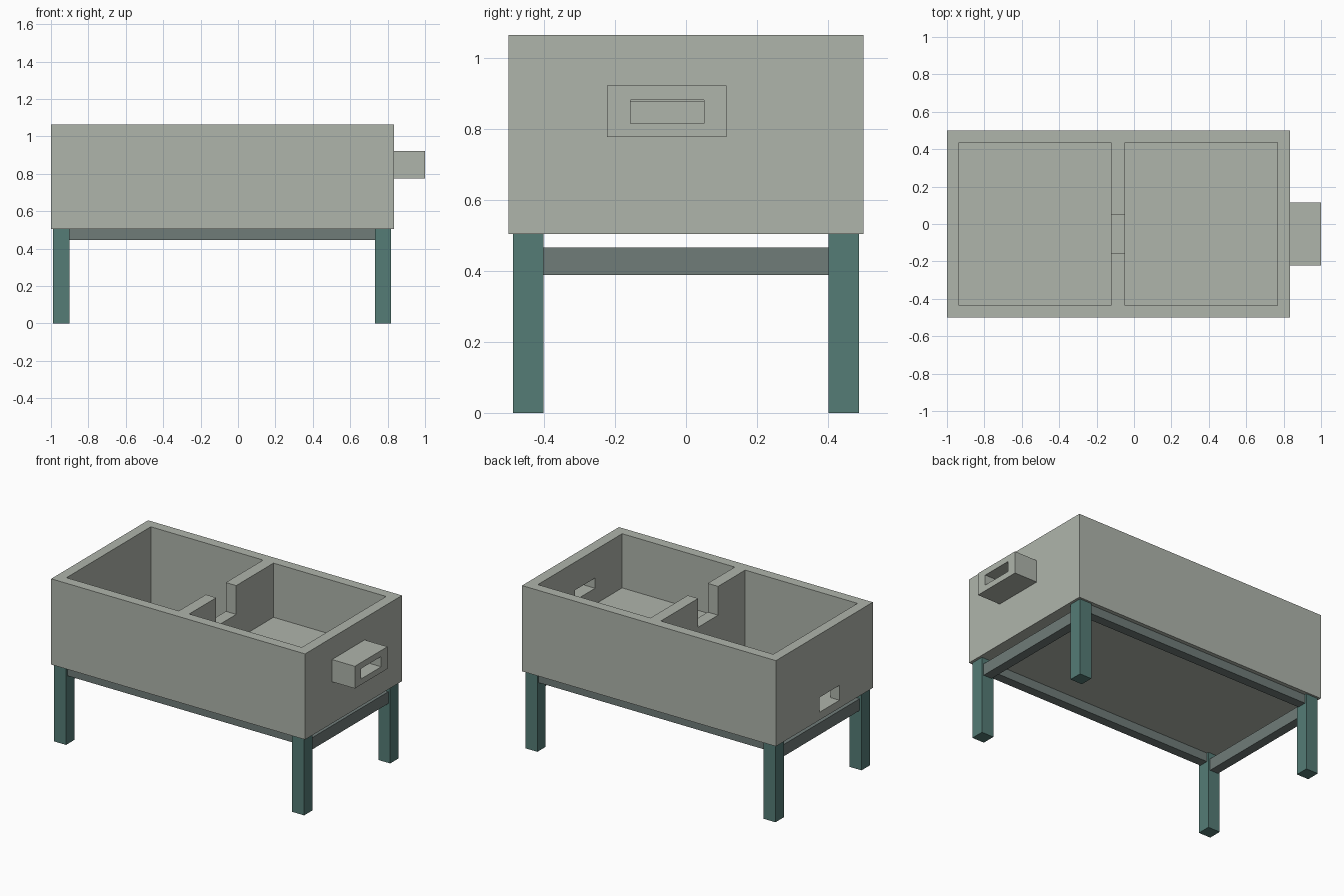
import bpy, bmesh
from mathutils import Vector

if "Cube" in bpy.data.objects:
    bpy.data.objects.remove(bpy.data.objects["Cube"])


def material(name, rgb):
    m = bpy.data.materials.new(name)
    m.diffuse_color = (*rgb, 1)
    m.use_nodes = True
    m.node_tree.nodes["Principled BSDF"].inputs["Base Color"].default_value = m.diffuse_color
    return m


CONCRETE = material("pale_concrete", (0.43, 0.46, 0.41))
LEG_PAINT = material("teal_paint", (0.09, 0.20, 0.18))
RAIL_PAINT = material("grey_paint", (0.16, 0.20, 0.19))


def box(name, x, y, z, mat=None):
    """Box from (min, max) ranges on each axis."""
    bm = bmesh.new()
    bmesh.ops.create_cube(bm, size=1)
    ranges = (x, y, z)
    size = Vector([hi - lo for lo, hi in ranges])
    mid = Vector([(hi + lo) / 2 for lo, hi in ranges])
    bmesh.ops.scale(bm, vec=size, verts=bm.verts)
    bmesh.ops.translate(bm, vec=mid, verts=bm.verts)
    mesh = bpy.data.meshes.new(name)
    bm.to_mesh(mesh)
    bm.free()
    ob = bpy.data.objects.new(name, mesh)
    bpy.context.collection.objects.link(ob)
    if mat:
        mesh.materials.append(mat)
    return ob


def cutter(name, x, y, z):
    ob = box(name, x, y, z)
    ob.hide_render = True
    ob.hide_viewport = True
    ob.display_type = 'WIRE'
    return ob


def cut(target, *tools):
    for tool in tools:
        mod = target.modifiers.new(tool.name, 'BOOLEAN')
        mod.operation = 'DIFFERENCE'
        mod.solver = 'EXACT'
        mod.object = tool


BASE, TOP = 0.504, 1.064
INNER_Y = (-0.435, 0.435)
CHANNEL_Y = (-0.156, 0.05)
DEEP_FLOOR, SHALLOW_FLOOR = 0.555, 0.71

# Tank with two basins, notched divider, inlet and drain
tank = box("tank", (-1, 0.835), (-0.5, 0.5), (BASE, TOP), CONCRETE)
spout_hole = cutter("spout_hole_cutter", (0.7, 1.1), CHANNEL_Y, (0.814, 0.881))
cut(tank,
    cutter("deep_basin_cutter", (-0.935, -0.123), INNER_Y, (DEEP_FLOOR, 1.2)),
    cutter("shallow_basin_cutter", (-0.048, 0.766), INNER_Y, (SHALLOW_FLOOR, 1.2)),
    cutter("divider_notch_cutter", (-0.2, 0.03), CHANNEL_Y, (0.876, 1.2)),
    cutter("drain_cutter", (-1.1, -0.85), CHANNEL_Y, (DEEP_FLOOR, 0.652)),
    spout_hole)

# Spout on the right end
spout = box("spout", (0.835, 1.0), (-0.222, 0.114), (0.776, 0.921), CONCRETE)
cut(spout, spout_hole)

# Legs
LEG_X = {"left": (-0.988, -0.902), "right": (0.733, 0.819)}
LEG_Y = {"front": (-0.487, -0.401), "back": (0.401, 0.487)}
for xn, xr in LEG_X.items():
    for yn, yr in LEG_Y.items():
        box(f"{yn}_{xn}_leg", xr, yr, (0, BASE), LEG_PAINT)


def inset(r, half):
    c = sum(r) / 2
    return (c - half, c + half)


# Long rails under the tank, lower rails across each end
for yn, yr in LEG_Y.items():
    box(f"{yn}_rail", (-0.902, 0.733), inset(yr, 0.03), (0.447, BASE), RAIL_PAINT)
for xn, xr in LEG_X.items():
    box(f"{xn}_end_rail", inset(xr, 0.03), (-0.401, 0.401), (0.388, 0.465), RAIL_PAINT)
